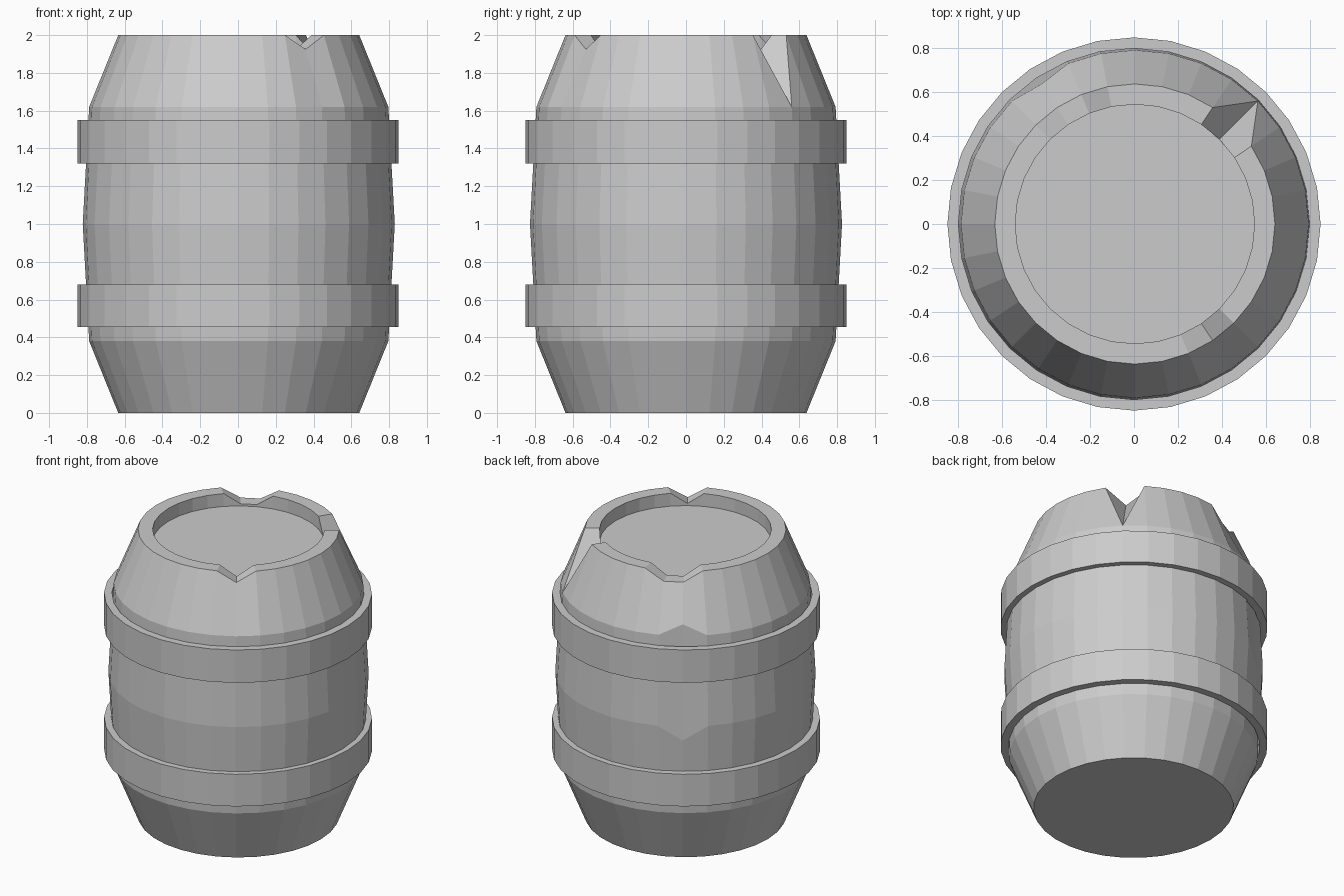
import bpy, bmesh
from math import cos, sin, pi

if "Cube" in bpy.data.objects:
    bpy.data.objects.remove(bpy.data.objects["Cube"])

N = 32  # staves around the barrel


def lathe(name, profile, closed=False, caps=False, edits=None, cx=0.0):
    """Spin (radius, z) points around z; edits moves single points: {(ring, stave): (radius, z)}."""
    edits = edits or {}
    bm = bmesh.new()
    rings = []
    for i, point in enumerate(profile):
        ring = []
        for k in range(N):
            r, z = edits.get((i, k), point)
            a = 2 * pi * k / N
            ring.append(bm.verts.new((cx + r * cos(a), r * sin(a), z)))
        rings.append(ring)
    pairs = list(zip(rings, rings[1:]))
    if closed:
        pairs.append((rings[-1], rings[0]))
    for lo, hi in pairs:
        for k in range(N):
            j = (k + 1) % N
            bm.faces.new((lo[k], lo[j], hi[j], hi[k]))
    if caps:
        bm.faces.new(rings[0][::-1])
        bm.faces.new(rings[-1])
    # merge points that a deep chip has pulled together
    bmesh.ops.remove_doubles(bm, verts=bm.verts, dist=0.0005)
    bmesh.ops.recalc_face_normals(bm, faces=bm.faces)
    mesh = bpy.data.meshes.new(name)
    bm.to_mesh(mesh)
    bm.free()
    obj = bpy.data.objects.new(name, mesh)
    bpy.context.collection.objects.link(obj)
    return obj


# Barrel body: bottom, belly, shoulder, rim outside, rim inside, sunken lid
body = [(0.638, 0), (0.792, 0.38), (0.826, 1.0), (0.792, 1.62),
        (0.638, 2.0), (0.545, 2.0), (0.545, 1.91)]

# Chips in the rim and dents in the staves
damage = {
    (4, 4): (0.792, 1.62), (5, 4): (0.545, 1.91),        # deep split at back right
    (4, 27): (0.638, 1.925), (5, 27): (0.545, 1.925),    # small notch at front
    (3, 11): (0.766, 1.69), (2, 11): (0.817, 0.90),      # dented stave at back left
}
for k in (10, 11):                                       # wide notch at back left
    damage[(4, k)] = (0.638, 1.925)
    damage[(5, k)] = (0.545, 1.925)

lathe("barrel_body", body, caps=True, edits=damage, cx=0.004)

# Hoops
for name, z0, z1 in (("lower_hoop", 0.455, 0.68), ("upper_hoop", 1.32, 1.55)):
    lathe(name, [(0.80, z0), (0.85, z0), (0.85, z1), (0.80, z1)], closed=True)
